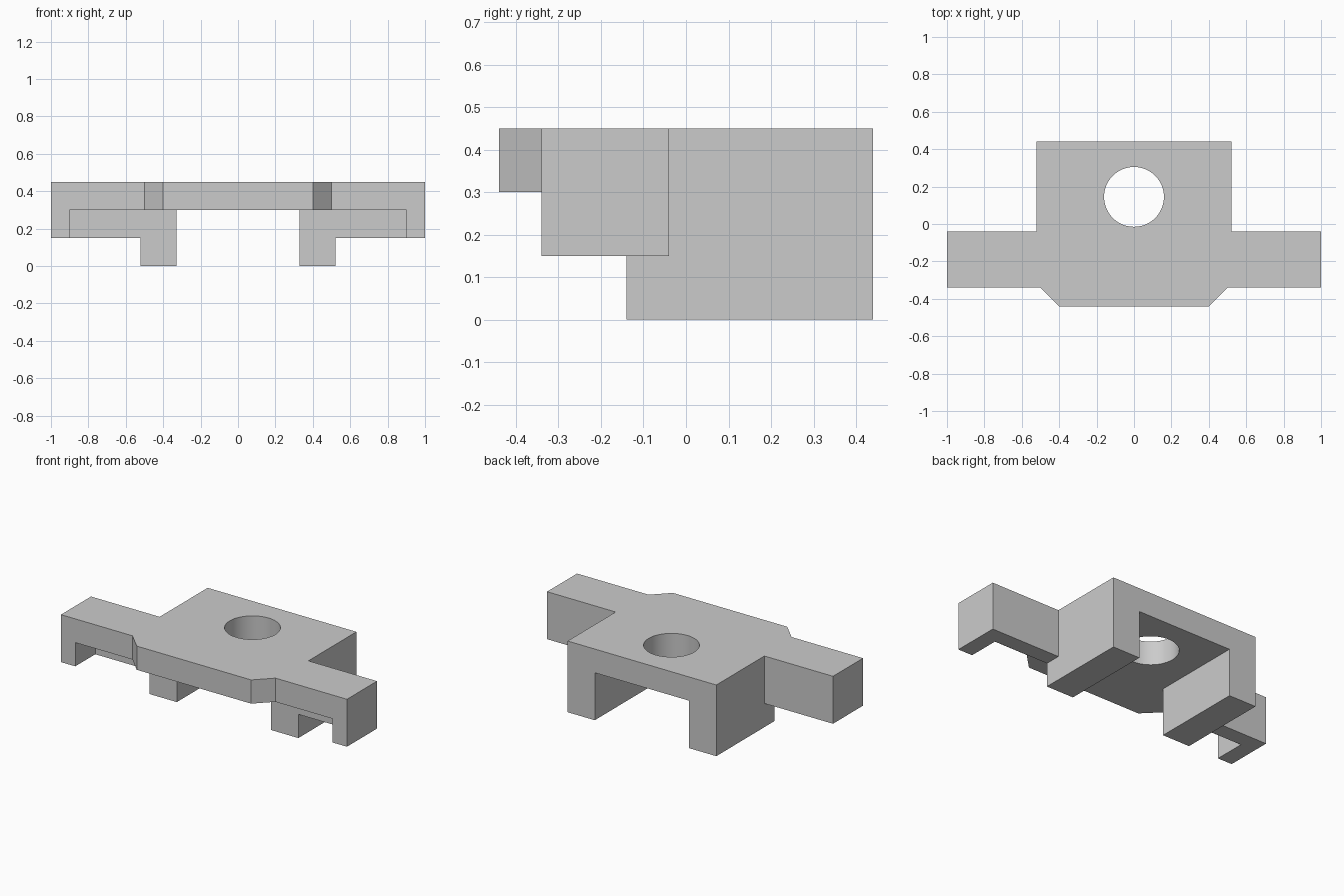
import bpy, bmesh, math

if "Cube" in bpy.data.objects:
    bpy.data.objects.remove(bpy.data.objects["Cube"], do_unlink=True)

grey = bpy.data.materials.new("plain_grey")
grey.use_nodes = True
colour = (0.6, 0.6, 0.6, 1)
grey.diffuse_color = colour
grey.node_tree.nodes["Principled BSDF"].inputs["Base Color"].default_value = colour

TOP, PLATE_BOTTOM, ARM_BOTTOM = 0.45, 0.30, 0.15
WING_FRONT, WING_BACK, WALL_FRONT = -0.34, -0.04, -0.14
BACK, LEG_IN, LEG_OUT = 0.44, 0.33, 0.52


def prism(name, outline, z0, z1):
    """Extrude a flat outline from z0 up to z1."""
    bm = bmesh.new()
    base = bm.faces.new([bm.verts.new((x, y, z0)) for x, y in outline])
    ext = bmesh.ops.extrude_face_region(bm, geom=[base])
    top = [v for v in ext["geom"] if isinstance(v, bmesh.types.BMVert)]
    bmesh.ops.translate(bm, verts=top, vec=(0, 0, z1 - z0))
    bmesh.ops.recalc_face_normals(bm, faces=bm.faces)
    mesh = bpy.data.meshes.new(name)
    bm.to_mesh(mesh)
    bm.free()
    mesh.materials.append(grey)
    obj = bpy.data.objects.new(name, mesh)
    bpy.context.collection.objects.link(obj)
    return obj


def combine(target, tool, operation):
    """Apply an exact boolean and remove the tool object."""
    mod = target.modifiers.new("combine", "BOOLEAN")
    mod.operation, mod.solver, mod.object = operation, "EXACT", tool
    bpy.context.view_layer.objects.active = target
    bpy.ops.object.modifier_apply(modifier=mod.name)
    bpy.data.objects.remove(tool, do_unlink=True)


def mirrored(half):
    return half + [(-x, y) for x, y in reversed(half)]


# Top plate with side wings and chamfered front lip
bracket = prism("mounting_bracket", mirrored([
    (0.40, -BACK), (0.50, WING_FRONT), (1, WING_FRONT),
    (1, WING_BACK), (LEG_OUT, WING_BACK), (LEG_OUT, BACK)]), PLATE_BOTTOM, TOP)

for s in (1, -1):
    # Leg running from the wing wall to the back
    leg = prism("leg", [(s * LEG_IN, WALL_FRONT), (s * LEG_OUT, WALL_FRONT),
                        (s * LEG_OUT, BACK), (s * LEG_IN, BACK)], 0, TOP)
    combine(bracket, leg, "UNION")
    # L-shaped skirt: back wall and end wall under the wing
    skirt = prism("wing_skirt", [(s * x, y) for x, y in (
        (0.42, WALL_FRONT), (0.90, WALL_FRONT), (0.90, WING_FRONT),
        (1, WING_FRONT), (1, WING_BACK), (0.42, WING_BACK))], ARM_BOTTOM, TOP)
    combine(bracket, skirt, "UNION")

# Round through hole
steps = 64
hole = prism("hole_cutter", [
    (0.16 * math.cos(i * math.tau / steps), 0.145 + 0.16 * math.sin(i * math.tau / steps))
    for i in range(steps)], 0.2, 0.6)
combine(bracket, hole, "DIFFERENCE")

# Merge coplanar faces, then smooth only the hole wall
bm = bmesh.new()
bm.from_mesh(bracket.data)
bmesh.ops.remove_doubles(bm, verts=bm.verts, dist=0.0001)
bmesh.ops.dissolve_limit(bm, angle_limit=math.radians(1), verts=bm.verts, edges=bm.edges)
bm.to_mesh(bracket.data)
bm.free()
bpy.ops.object.select_all(action="DESELECT")
bracket.select_set(True)
bpy.context.view_layer.objects.active = bracket
bpy.ops.object.shade_smooth_by_angle(angle=math.radians(30))
